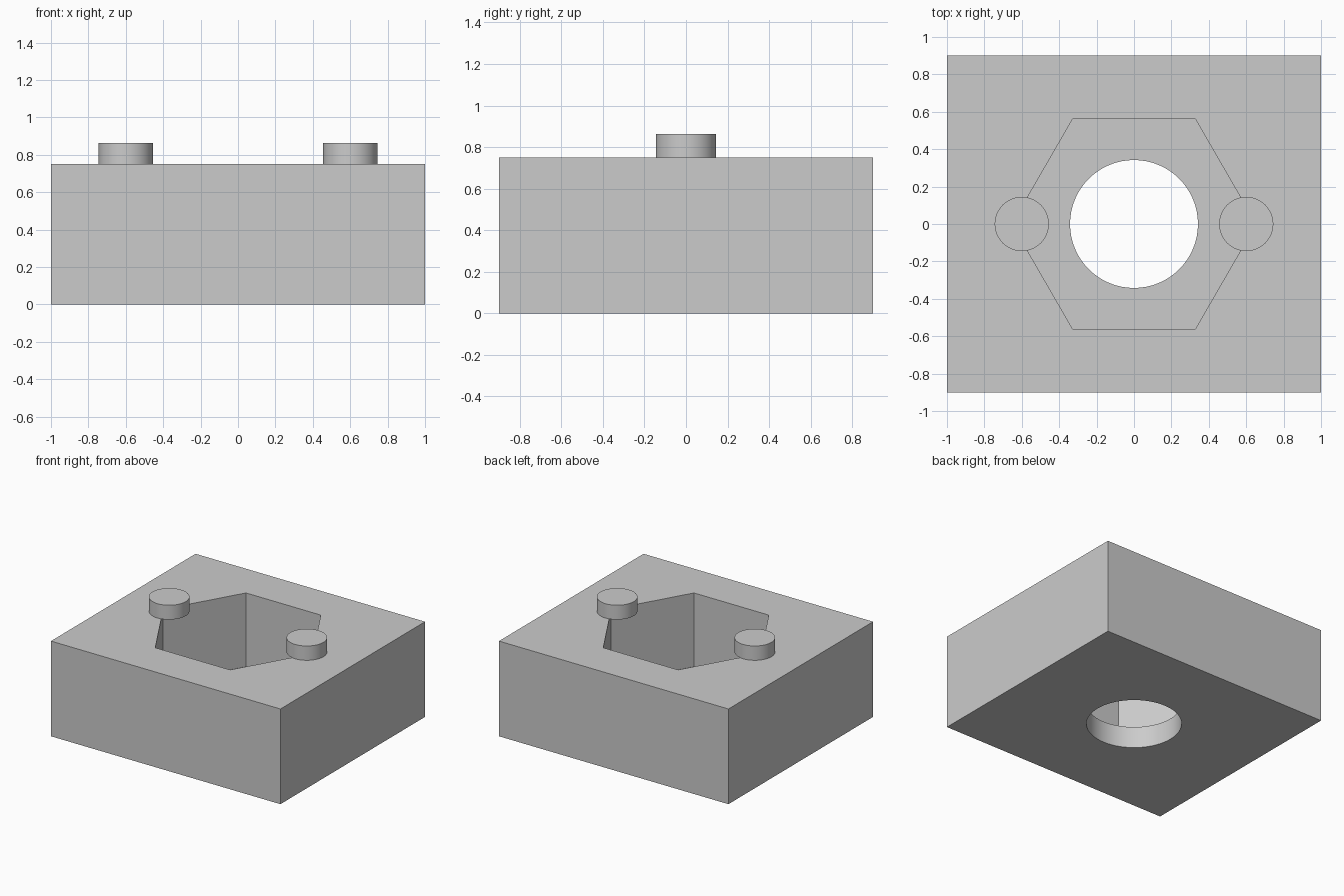
import bpy
import math

if "Cube" in bpy.data.objects:
    bpy.data.objects.remove(bpy.data.objects["Cube"], do_unlink=True)

BLOCK_TOP = 0.75
PIN_TOP = 0.863
POCKET_FLOOR = 0.17

# Single plain grey
grey = bpy.data.materials.new("plain grey")
grey.use_nodes = True
colour = (0.6, 0.6, 0.6, 1)
grey.diffuse_color = colour
grey.node_tree.nodes["Principled BSDF"].inputs["Base Color"].default_value = colour


def prism(name, sides, radius, bottom, top, x=0, turn=0):
    """Upright prism between two heights."""
    bpy.ops.mesh.primitive_cylinder_add(
        vertices=sides, radius=radius, depth=top - bottom,
        location=(x, 0, (bottom + top) / 2), rotation=(0, 0, turn))
    obj = bpy.context.object
    obj.name = name
    obj.data.materials.append(grey)
    return obj


def smooth(obj):
    bpy.ops.object.select_all(action='DESELECT')
    obj.select_set(True)
    bpy.context.view_layer.objects.active = obj
    bpy.ops.object.shade_smooth_by_angle(angle=math.radians(30))


def cut(obj, cutter):
    """Subtract the cutter from the object, then discard it."""
    mod = obj.modifiers.new("cut", 'BOOLEAN')
    mod.operation = 'DIFFERENCE'
    mod.solver = 'EXACT'
    mod.object = cutter
    bpy.context.view_layer.objects.active = obj
    bpy.ops.object.modifier_apply(modifier=mod.name)
    bpy.data.objects.remove(cutter, do_unlink=True)


# Rectangular block
bpy.ops.mesh.primitive_cube_add(size=1, location=(0, 0, BLOCK_TOP / 2))
block = bpy.context.object
block.name = "block"
block.scale = (2, 1.8, BLOCK_TOP)
bpy.ops.object.transform_apply(location=True, rotation=True, scale=True)
block.data.materials.append(grey)

# Hexagonal pocket with corners along x, and a round hole through its floor
cut(block, prism("pocket_cutter", 6, 0.652, POCKET_FLOOR, 1, turn=math.pi / 2))
cut(block, prism("hole_cutter", 64, 0.342, -0.2, 0.5))
smooth(block)

# Two short pins overhanging the pocket corners
for side, x in (("left", 0.6), ("right", -0.6)):
    smooth(prism(side + "_pin", 48, 0.145, BLOCK_TOP, PIN_TOP, x=x))
